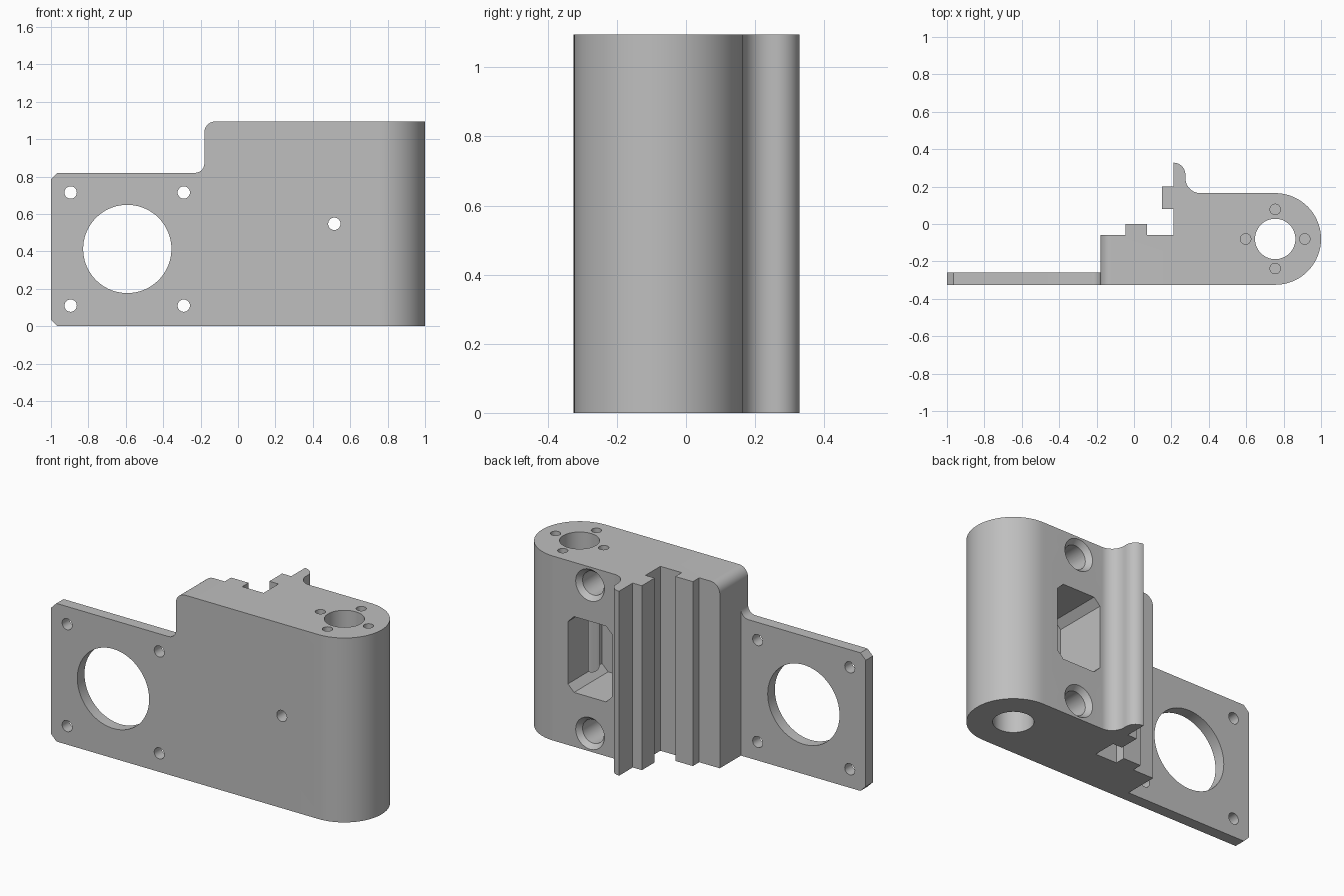
import bpy, bmesh
from math import cos, sin, radians

if "Cube" in bpy.data.objects:
    bpy.data.objects.remove(bpy.data.objects["Cube"])

grey = bpy.data.materials.new("plain grey")
grey.use_nodes = True
grey.diffuse_color = (0.52, 0.52, 0.52, 1)
grey.node_tree.nodes["Principled BSDF"].inputs["Base Color"].default_value = grey.diffuse_color

FRONT, BACK = -0.325, 0.165
TOP, PLATE_TOP = 1.095, 0.82
LEFT_EDGE = -0.18


def arc(cx, cy, r, start, end, steps=16):
    angles = [radians(start + (end - start) * i / steps) for i in range(steps + 1)]
    return [(cx + r * cos(a), cy + r * sin(a)) for a in angles]


def circle(cx, cy, r, steps=48):
    return arc(cx, cy, r, 0, 360, steps)[:-1]


def prism(name, axis, lo, hi, outline, end_outline=None):
    """Extrude an outline along z (outline in x, y) or along y (outline in x, z)."""
    place = (lambda p, h: (p[0], p[1], h)) if axis == "z" else (lambda p, h: (p[0], h, p[1]))
    bm = bmesh.new()
    a = [bm.verts.new(place(p, lo)) for p in outline]
    b = [bm.verts.new(place(p, hi)) for p in end_outline or outline]
    bm.faces.new(a)
    bm.faces.new(b)
    for i in range(len(a)):
        j = (i + 1) % len(a)
        bm.faces.new((a[i], a[j], b[j], b[i]))
    bmesh.ops.recalc_face_normals(bm, faces=bm.faces)
    mesh = bpy.data.meshes.new(name)
    bm.to_mesh(mesh)
    bm.free()
    mesh.materials.append(grey)
    obj = bpy.data.objects.new(name, mesh)
    bpy.context.collection.objects.link(obj)
    return obj


def combine(target, tool, operation="DIFFERENCE"):
    """Apply a boolean and discard the tool."""
    mod = target.modifiers.new("boolean", "BOOLEAN")
    mod.operation, mod.solver, mod.object = operation, "EXACT", tool
    bpy.context.view_layer.update()
    evaluated = target.evaluated_get(bpy.context.evaluated_depsgraph_get())
    mesh = bpy.data.meshes.new_from_object(evaluated)
    target.modifiers.clear()
    target.data = mesh
    bpy.data.objects.remove(tool)


# Body with rounded end, curled flange and stepped rail channel
outline = [(LEFT_EDGE, FRONT)]
outline += arc(0.755, -0.08, 0.245, -90, 90, 40)
outline += arc(0.355, 0.245, 0.08, 270, 180)
outline += arc(0.21, 0.263, 0.065, 0, 90)
outline += [(0.21, 0.2), (0.15, 0.2), (0.15, 0.08), (0.21, 0.08), (0.21, -0.06),
            (0.07, -0.06), (0.07, 0), (-0.045, 0), (-0.045, -0.06), (LEFT_EDGE, -0.06)]
body = prism("bracket_body", "z", 0, TOP, outline)

# Rounded upper corner of the body
r = 0.06
corner = arc(LEFT_EDGE + r, TOP - r, r, 180, 90)
corner += [(LEFT_EDGE + r, TOP + 0.1), (LEFT_EDGE - 0.1, TOP + 0.1), (LEFT_EDGE - 0.1, TOP - r)]
combine(body, prism("corner_cutter", "y", -0.5, 0.5, corner))

# Mounting plate with chamfered outer corners and a fillet into the body
c, r = 0.035, 0.05
plate = [(-1 + c, 0), (-0.1, 0), (-0.1, PLATE_TOP + r)]
plate += arc(LEFT_EDGE - r, PLATE_TOP + r, r, 0, -90)
plate += [(-1 + c, PLATE_TOP), (-1, PLATE_TOP - c), (-1, c)]
combine(body, prism("mounting_plate", "y", FRONT, -0.258, plate), "UNION")

# Large opening and four screw holes in the plate
combine(body, prism("opening_cutter", "y", -0.5, 0, circle(-0.592, 0.413, 0.236, 72)))
for x in (-0.895, -0.29):
    for z in (0.11, 0.715):
        combine(body, prism("plate_hole_cutter", "y", -0.5, -0.2, circle(x, z, 0.033, 32)))

# Pocket in the back, with a small hole through to the front
px, pz, w, h, c = 0.515, TOP / 2, 0.145, 0.225, 0.04
pocket = [(px - w + c, pz - h), (px + w - c, pz - h), (px + w, pz - h + c), (px + w, pz + h - c),
          (px + w - c, pz + h), (px - w + c, pz + h), (px - w, pz + h - c), (px - w, pz - h + c)]
combine(body, prism("pocket_cutter", "y", -0.155, 0.3, pocket))
combine(body, prism("front_hole_cutter", "y", -0.5, 0, circle(px, pz, 0.033, 32)))

# Countersunk holes above and below the pocket
for z in (pz - 0.44, pz + 0.44):
    combine(body, prism("screw_cutter", "y", -0.135, 0.3, circle(px, z, 0.07)))
    combine(body, prism("countersink_cutter", "y", BACK - 0.03, BACK + 0.001,
                        circle(px, z, 0.07), circle(px, z, 0.095)))

# Vertical bore through the round end, ringed by four blind holes
combine(body, prism("bore_cutter", "z", -0.1, 1.2, circle(0.755, -0.08, 0.108, 64)))
for x, y in arc(0.755, -0.08, 0.158, 0, 270, 3):
    combine(body, prism("ring_hole_cutter", "z", TOP - 0.2, 1.2, circle(x, y, 0.028, 32)))

bpy.ops.object.select_all(action="DESELECT")
body.select_set(True)
bpy.context.view_layer.objects.active = body
bpy.ops.object.shade_smooth_by_angle(angle=radians(30))
